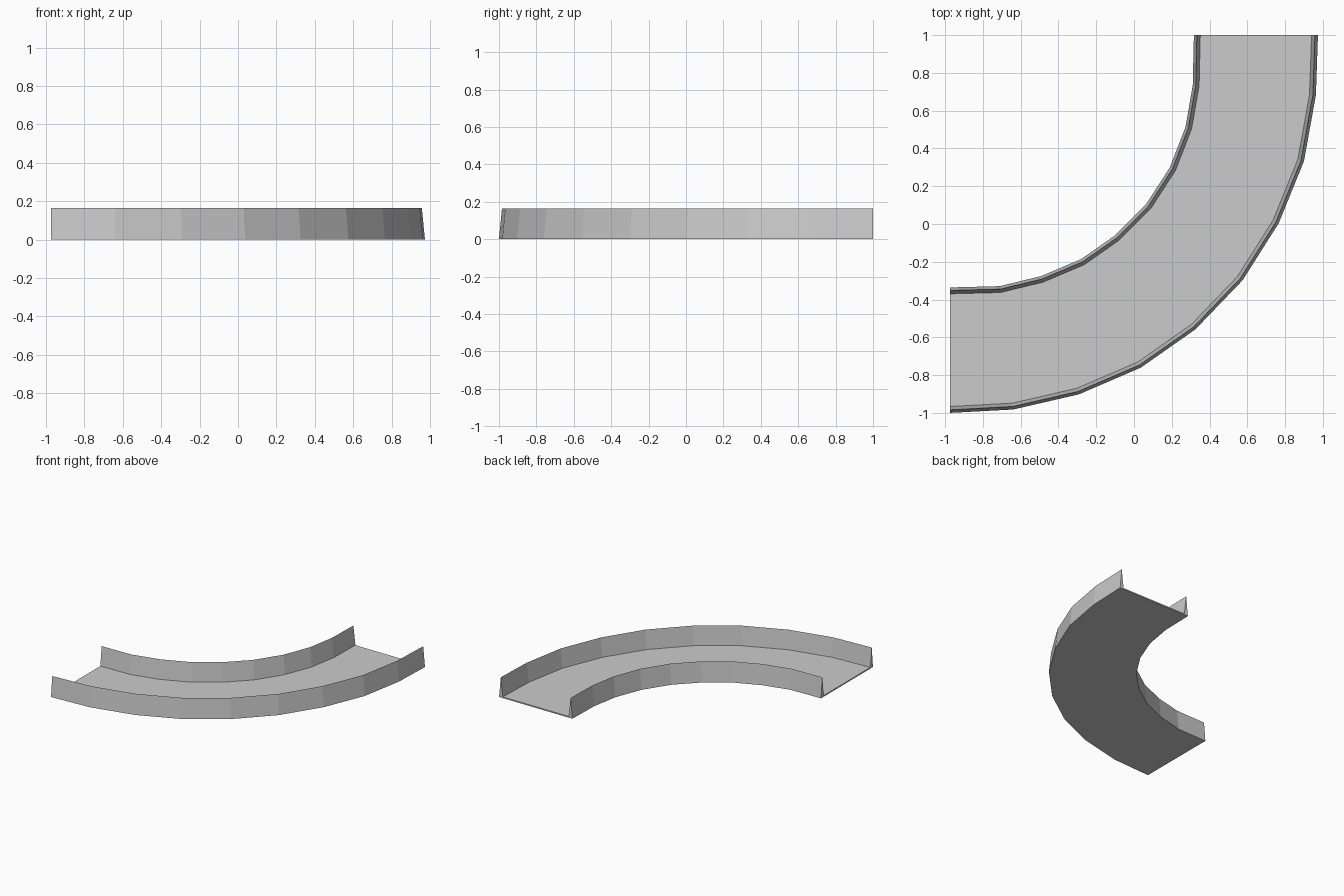
import bpy
import bmesh
from mathutils import Vector

if "Cube" in bpy.data.objects:
    bpy.data.objects.remove(bpy.data.objects["Cube"])

# Matching stations along the outer and inner edges of the bend
OUTER = [(-.974, -1), (-.64, -.982), (-.292, -.902), (.037, -.76), (.326, -.557),
         (.575, -.298), (.766, .004), (.9, .333), (.963, .683), (.974, 1)]
INNER = [(-.974, -.336), (-.71, -.329), (-.492, -.276), (-.28, -.186), (-.10, -.06),
         (.062, .102), (.19, .30), (.273, .515), (.311, .735), (.317, 1)]

# Channel cross-section: (edge it is measured from, inset, height)
WALL_H, FLOOR_H = .164, .01
PROFILE = [(0, 0, 0), (0, .016, WALL_H), (0, .034, FLOOR_H),
           (1, .034, FLOOR_H), (1, .016, WALL_H), (1, 0, 0)]


def section(bm, outer, inner):
    """Place the channel profile between one pair of edge points."""
    ends = (Vector(outer), Vector(inner))
    across = (ends[1] - ends[0]).normalized()
    verts = []
    for side, inset, z in PROFILE:
        p = ends[side] + across * (inset if side == 0 else -inset)
        verts.append(bm.verts.new((p.x, p.y, z)))
    return verts


# Curved channel: flat bed with a tapered wall along both edges
bm = bmesh.new()
rings = [section(bm, o, i) for o, i in zip(OUTER, INNER)]
n = len(PROFILE)
for a, b in zip(rings, rings[1:]):
    for k in range(n):
        j = (k + 1) % n
        bm.faces.new((a[k], a[j], b[j], b[k]))

# End caps: each wall triangle and the thin edge of the bed
for r in (rings[0], rings[-1]):
    for ids in ((0, 1, 2), (0, 2, 3, 5), (3, 4, 5)):
        bm.faces.new([r[i] for i in ids])

bmesh.ops.recalc_face_normals(bm, faces=bm.faces)
mesh = bpy.data.meshes.new("curved_channel")
bm.to_mesh(mesh)
bm.free()
bpy.context.collection.objects.link(bpy.data.objects.new("curved_channel", mesh))
